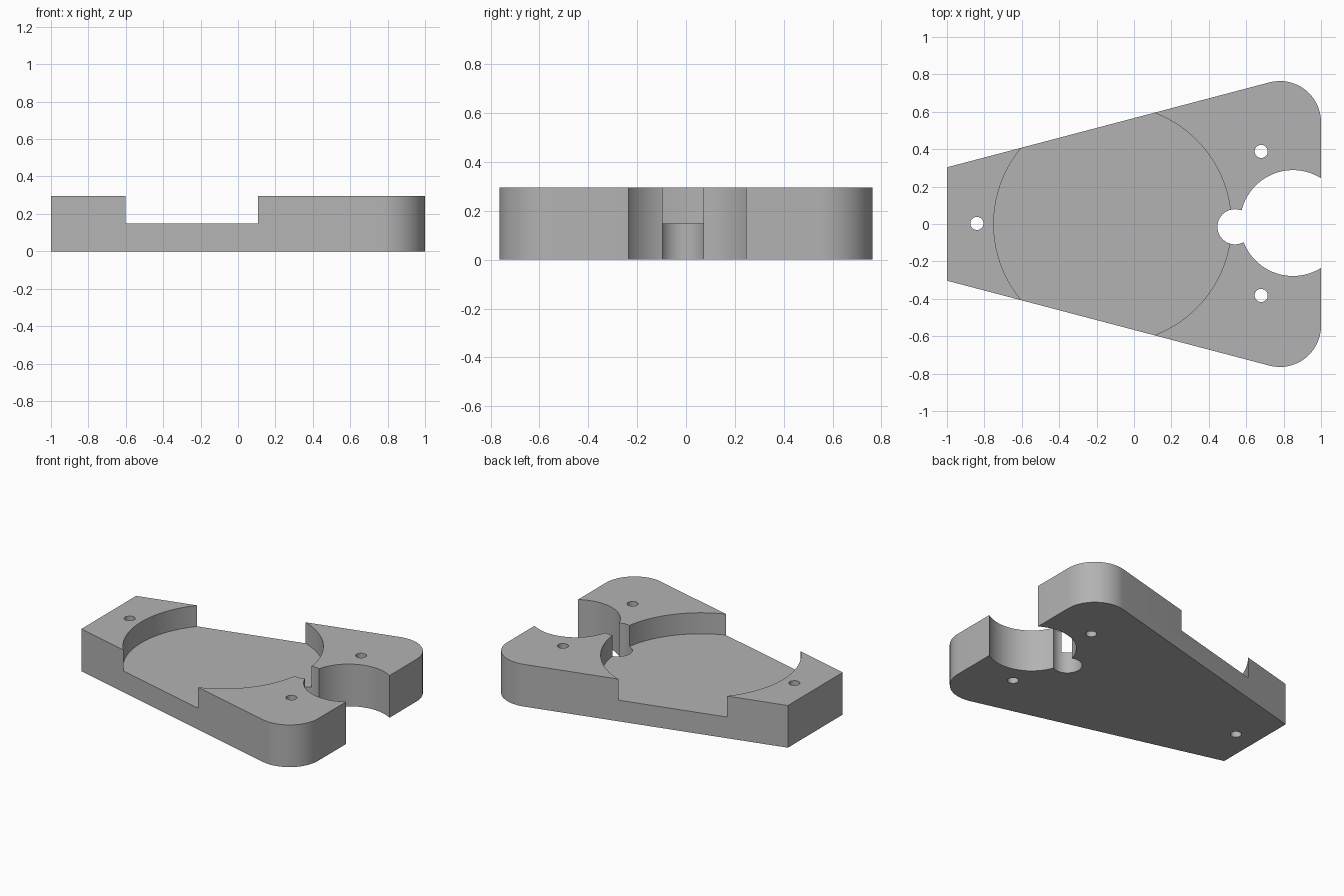
import bpy
import bmesh
import math

HEIGHT = 0.295
FLOOR = 0.148
CORNER = 0.22

if "Cube" in bpy.data.objects:
    bpy.data.objects.remove(bpy.data.objects["Cube"], do_unlink=True)

grey = bpy.data.materials.new("plain grey")
grey.use_nodes = True
colour = (0.45, 0.45, 0.45, 1)
grey.diffuse_color = colour
grey.node_tree.nodes["Principled BSDF"].inputs["Base Color"].default_value = colour


def prism(name, outline, z0, z1):
    """Extrude a flat outline into a closed solid."""
    bm = bmesh.new()
    base = bm.faces.new([bm.verts.new((x, y, z0)) for x, y in outline])
    top = bmesh.ops.extrude_face_region(bm, geom=[base])["geom"]
    verts = [v for v in top if isinstance(v, bmesh.types.BMVert)]
    bmesh.ops.translate(bm, vec=(0, 0, z1 - z0), verts=verts)
    bmesh.ops.recalc_face_normals(bm, faces=bm.faces)
    mesh = bpy.data.meshes.new(name)
    bm.to_mesh(mesh)
    bm.free()
    mesh.materials.append(grey)
    obj = bpy.data.objects.new(name, mesh)
    bpy.context.collection.objects.link(obj)
    return obj


def arc(x, y, r, start, end, steps):
    angles = [start + (end - start) * i / steps for i in range(steps + 1)]
    return [(x + r * math.cos(a), y + r * math.sin(a)) for a in angles]


# Tapered plate outline with rounded corners at the wide end
half_narrow, slope = 0.303, 0.2634
tilt = math.atan(slope)
cx = 1 - CORNER
cy = half_narrow + slope * (cx + 1) - CORNER / math.cos(tilt)
upper = arc(cx, cy, CORNER, 0, math.pi / 2 + tilt, 16) + [(-1, half_narrow)]
lower = [(x, -y) for x, y in reversed(upper)]
plate = prism("tapered_plate", upper + lower, 0, HEIGHT)

# Round pocket, open end bay, small notch and three screw holes
cuts = [
    ("round_pocket", -0.115, 0, 0.635, FLOOR, 128),
    ("end_bay", 0.85, 0.005, 0.283, -0.1, 96),
    ("wire_notch", 0.54, -0.015, 0.094, -0.1, 48),
    ("narrow_end_hole", -0.84, 0.003, 0.035, -0.1, 32),
    ("back_hole", 0.68, 0.388, 0.035, -0.1, 32),
    ("front_hole", 0.68, -0.382, 0.035, -0.1, 32),
]
cutters = []
for name, x, y, r, z0, sides in cuts:
    ring = arc(x, y, r, 0, math.tau, sides)[:-1]
    cutter = prism(name + "_cutter", ring, z0, HEIGHT + 0.1)
    cutter.hide_render = True
    cutters.append(cutter)
    mod = plate.modifiers.new(name, "BOOLEAN")
    mod.operation = "DIFFERENCE"
    mod.solver = "EXACT"
    mod.object = cutter

bpy.ops.object.select_all(action="DESELECT")
plate.select_set(True)
bpy.context.view_layer.objects.active = plate
for mod in list(plate.modifiers):
    bpy.ops.object.modifier_apply(modifier=mod.name)
for cutter in cutters:
    bpy.data.objects.remove(cutter, do_unlink=True)

# Smooth curved walls, crisp edges
bpy.ops.object.shade_smooth_by_angle(angle=math.radians(30))
